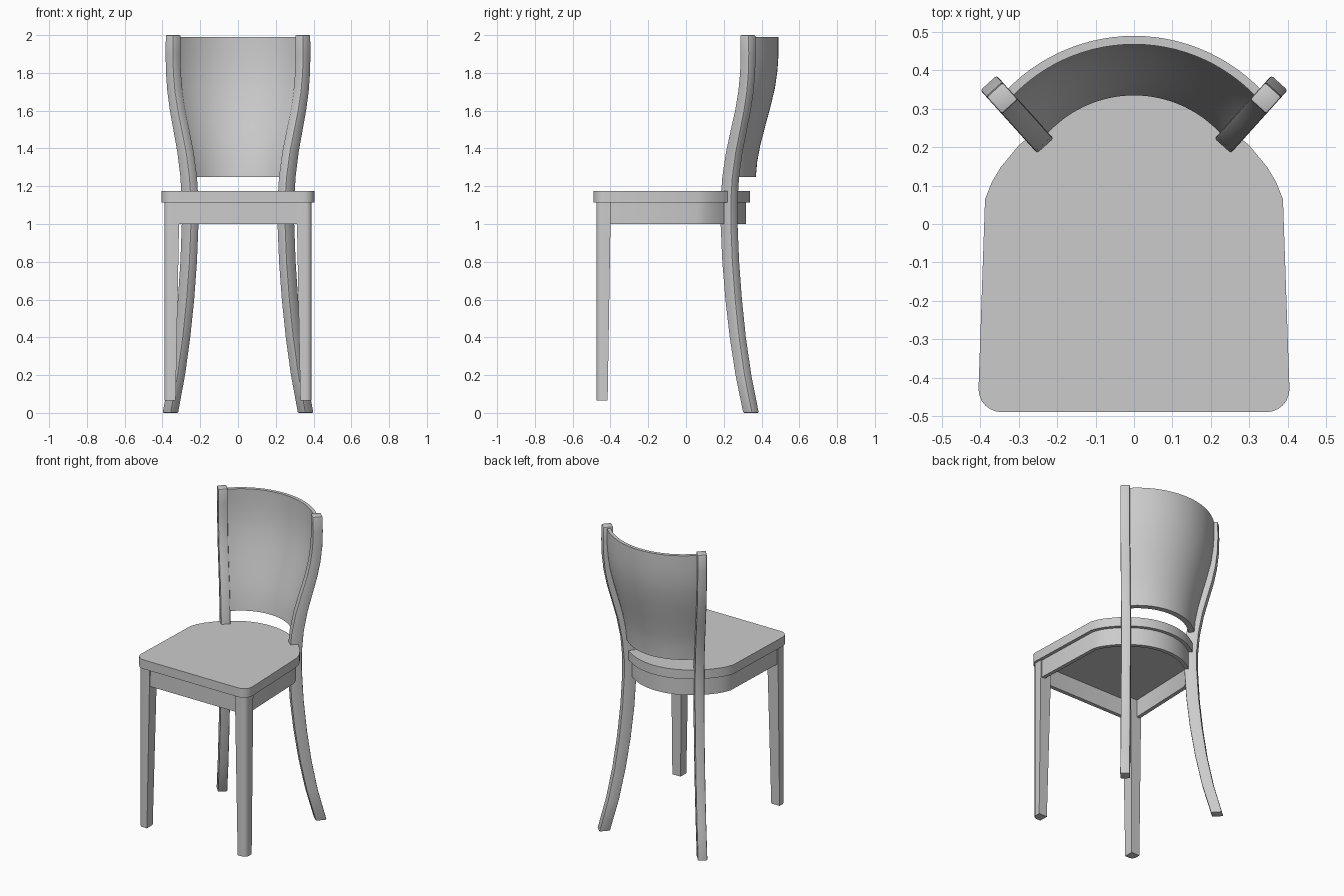
import bpy, bmesh, math
from mathutils import Vector

cube = bpy.data.objects.get("Cube")
if cube:
    bpy.data.objects.remove(cube, do_unlink=True)

grey = bpy.data.materials.new("plain_grey")
grey.use_nodes = True
grey.diffuse_color = (0.6, 0.6, 0.6, 1)
bsdf = next(n for n in grey.node_tree.nodes if n.type == "BSDF_PRINCIPLED")
bsdf.inputs["Base Color"].default_value = (0.6, 0.6, 0.6, 1)


def loft(name, sections, closed=False, bevel=0):
    """Skin a list of equal-length point rings; cap the ends unless closed."""
    bm = bmesh.new()
    rings = [[bm.verts.new(p) for p in s] for s in sections]
    n = len(rings[0])
    pairs = list(zip(rings, rings[1:]))
    if closed:
        pairs.append((rings[-1], rings[0]))
    else:
        bm.faces.new(rings[0])
        bm.faces.new(rings[-1])
    for a, b in pairs:
        for i in range(n):
            j = (i + 1) % n
            bm.faces.new((a[i], a[j], b[j], b[i]))
    bmesh.ops.recalc_face_normals(bm, faces=bm.faces)
    if bevel:
        sharp = [e for e in bm.edges if e.calc_face_angle(0) > math.radians(50)]
        bmesh.ops.bevel(bm, geom=sharp, offset=bevel, segments=2,
                        profile=0.5, affect="EDGES")
    mesh = bpy.data.meshes.new(name)
    bm.to_mesh(mesh)
    bm.free()
    mesh.materials.append(grey)
    ob = bpy.data.objects.new(name, mesh)
    bpy.context.collection.objects.link(ob)
    bpy.ops.object.select_all(action="DESELECT")
    ob.select_set(True)
    bpy.context.view_layer.objects.active = ob
    bpy.ops.object.shade_smooth_by_angle(angle=math.radians(32))
    return ob


def corner(cx, cy, r, start, end, steps=6):
    """Arc points around a centre, angles in degrees."""
    angles = [math.radians(start + (end - start) * i / steps) for i in range(steps + 1)]
    return [(cx + r * math.cos(a), cy + r * math.sin(a)) for a in angles]


def inset(outline, d):
    """Move a counter-clockwise outline inward by d."""
    pts = [Vector(p) for p in outline]
    out = []
    for i, p in enumerate(pts):
        a = (p - pts[i - 1]).normalized()
        b = (pts[(i + 1) % len(pts)] - p).normalized()
        na, nb = Vector((-a.y, a.x)), Vector((-b.y, b.x))
        m = (na + nb).normalized()
        out.append(tuple(p + m * (d / max(m.dot(na), 0.5))))
    return out


def at(outline, z):
    return [(x, y, z) for x, y in outline]


# Seat outline: rounded front corners, angled shoulders, curved back
right = corner(0.345, -0.43, 0.06, -90, 0)
right += [(0.388, 0.065), (0.37, 0.11), (0.347, 0.148), (0.30, 0.205)]
right += corner(0, -0.04, 0.38, 51, 90, 8)
outline = right + [(-x, y) for x, y in reversed(right[:-1])]
loft("seat", [at(outline, 1.115), at(outline, 1.175)])

# Hollow apron under the seat
outer, inner = inset(outline, 0.022), inset(outline, 0.047)
loft("apron", [at(outer, 1.0), at(outer, 1.116), at(inner, 1.116), at(inner, 1.0)],
     closed=True)

# Curved backrest swept around a vertical axis: (height, outer radius, thickness)
PROFILE = [(1.25, 0.34, 0.035), (1.33, 0.347, 0.03), (1.42, 0.364, 0.025),
           (1.52, 0.39, 0.022), (1.62, 0.417, 0.022), (1.72, 0.441, 0.022),
           (1.81, 0.454, 0.022), (1.9, 0.46, 0.022), (1.99, 0.46, 0.022)]
section = [(r, z) for z, r, t in PROFILE] + [(r - t, z) for z, r, t in reversed(PROFILE)]
sweep = [math.radians(-50 + 100 * i / 28) for i in range(29)]
loft("backrest", [[(r * math.sin(a), 0.03 + r * math.cos(a), z) for r, z in section]
                  for a in sweep])

# Sabre back legs that continue up as back posts: (height, front offset, depth)
POST = [(0, 0.161, 0.066), (0.2, 0.106, 0.068), (0.4, 0.065, 0.07), (0.6, 0.034, 0.073),
        (0.8, 0.012, 0.075), (1.0, 0.0, 0.076), (1.12, 0.0, 0.076), (1.25, 0.012, 0.075),
        (1.38, 0.038, 0.073), (1.5, 0.073, 0.07), (1.6, 0.103, 0.067),
        (1.7, 0.126, 0.064), (1.8, 0.139, 0.062), (1.9, 0.143, 0.061), (2.0, 0.142, 0.06)]
along, across = Vector((0.67, 0.743)), Vector((0.743, -0.67)) * 0.0285
foot = Vector((0.228, 0.2))
for side, label in ((1, "left"), (-1, "right")):
    rings = []
    for z, r, d in POST:
        front, back = foot + along * r, foot + along * (r + d)
        quad = (front - across, front + across, back + across, back - across)
        rings.append([(side * p.x, p.y, z) for p in quad])
    loft("back_leg_" + label, rings, bevel=0.006)

    # Tapered front legs, outer corner rounded
    rings = []
    for z, w, d in ((0.065, 0.06, 0.06), (1.116, 0.08, 0.077)):
        ring = corner(0.36, -0.445, 0.03, -90, 0)
        ring += [(0.39, -0.475 + d), (0.39 - w, -0.475 + d), (0.39 - w, -0.475)]
        rings.append([(side * x, y, z) for x, y in ring])
    loft("front_leg_" + label, rings)
